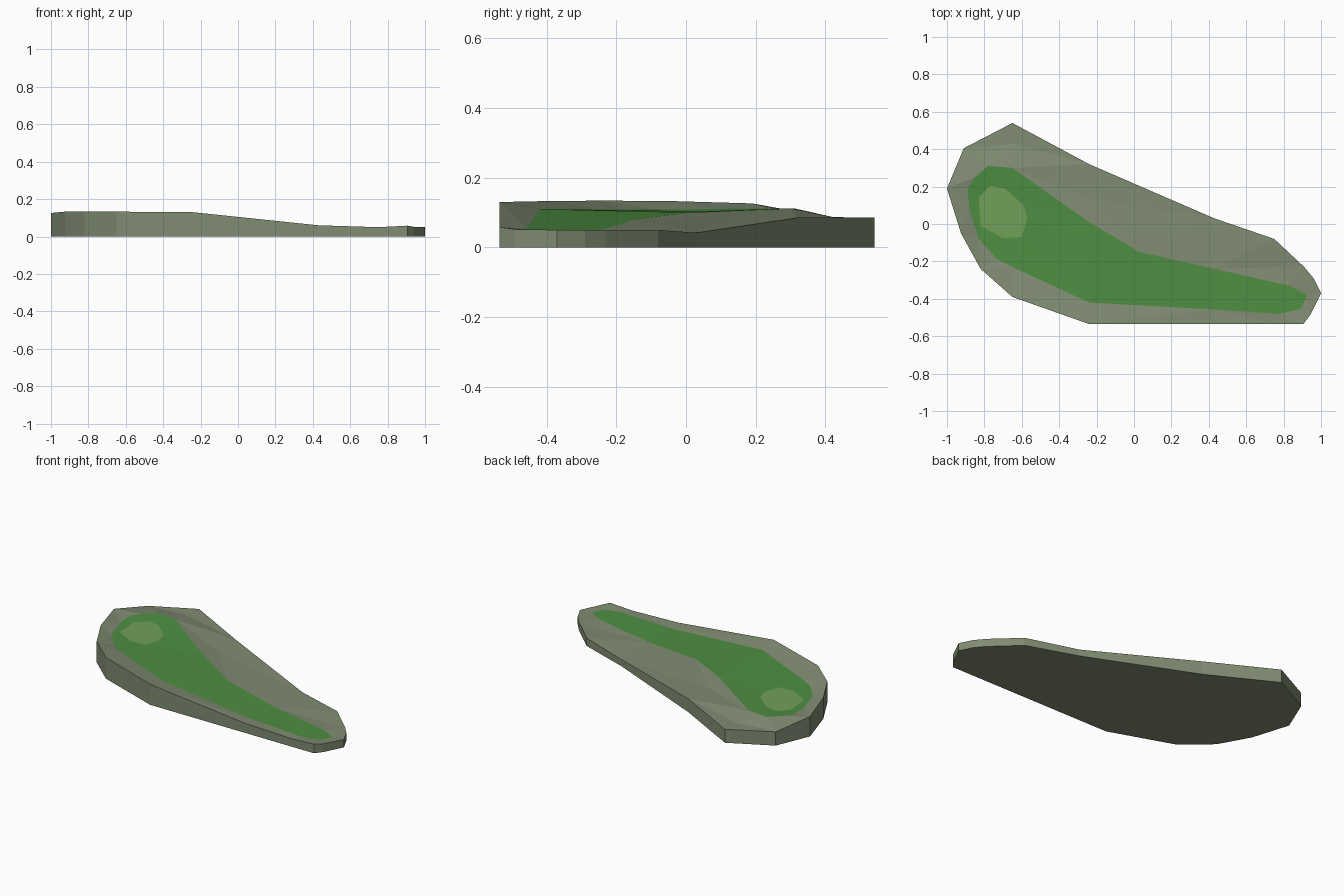
import bpy
import bmesh
from mathutils import Vector
from mathutils.geometry import delaunay_2d_cdt

if "Cube" in bpy.data.objects:
    bpy.data.objects.remove(bpy.data.objects["Cube"])

# Contour lines of the terrain, clockwise from the back corner (x, y, z)
border = [(-.65, .54, .085), (-.24, .32, .085), (.43, .03, .042), (.75, -.08, .05),
          (.91, -.23, .05), (.96, -.29, .05), (1, -.37, .05), (.94, -.49, .052),
          (.905, -.535, .058), (.75, -.535, .05), (.43, -.535, .06), (-.24, -.535, .13),
          (-.65, -.39, .133), (-.82, -.24, .134), (-.925, -.05, .133), (-1, .19, .126),
          (-.91, .405, .087)]
fairway_edge = [(-.78, .31, .112), (-.65, .30, .112), (-.24, .01, .10), (.03, -.15, .08),
                (.43, -.24, .05), (.83, -.33, .048), (.925, -.38, .048), (.89, -.455, .05),
                (.78, -.48, .05), (.43, -.457, .054), (-.24, -.42, .11), (-.65, -.23, .108),
                (-.73, -.19, .108), (-.83, -.08, .108), (-.88, .08, .11), (-.89, .19, .112),
                (-.85, .25, .112)]
green_edge = [(x, y, .105) for x, y in
              [(-.83, .14), (-.77, .205), (-.69, .19), (-.59, .10), (-.57, .03),
               (-.60, -.07), (-.70, -.075), (-.82, -.01)]]
# Low shelf behind the fairway
shelf = [(-.82, .41, .087), (-.65, .43, .085), (-.24, .135, .085), (.78, -.23, .042)]


def inside(p, loop):
    """Even-odd point in polygon test."""
    hit = False
    for a, b in zip(loop, loop[1:] + loop[:1]):
        if (a[1] > p[1]) != (b[1] > p[1]):
            if p[0] < a[0] + (p[1] - a[1]) * (b[0] - a[0]) / (b[1] - a[1]):
                hit = not hit
    return hit


def make_part(name, tris, color, walls=()):
    bm = bmesh.new()
    for tri in tris:
        bm.faces.new([bm.verts.new(p) for p in tri])
    for a, b in zip(walls, walls[1:] + walls[:1]) if walls else ():
        bm.faces.new([bm.verts.new(p) for p in (a, b, (b[0], b[1], 0), (a[0], a[1], 0))])
    if walls:
        bm.faces.new([bm.verts.new((x, y, 0)) for x, y, _ in walls])
    bmesh.ops.remove_doubles(bm, verts=bm.verts, dist=1e-4)
    if walls:
        # bottom loop is clockwise, so it already faces down
        bm.normal_update()
    mesh = bpy.data.meshes.new(name)
    bm.to_mesh(mesh)
    bm.free()
    mat = bpy.data.materials.new(name + "_colour")
    mat.diffuse_color = (*color, 1)
    mat.use_nodes = True
    mat.node_tree.nodes["Principled BSDF"].inputs["Base Color"].default_value = mat.diffuse_color
    mesh.materials.append(mat)
    obj = bpy.data.objects.new(name, mesh)
    bpy.context.collection.objects.link(obj)


# Triangulate the terrain with the contours kept as edges
points, edges = [], []
for loop in (border, fairway_edge, green_edge):
    s, n = len(points), len(loop)
    edges += [(s + i, s + (i + 1) % n) for i in range(n)]
    points += loop
points += shelf
flat, _, faces, origin, _, _ = delaunay_2d_cdt(
    [Vector(p[:2]) for p in points], edges, [], 1, 1e-5)
verts = [Vector(points[o[0]]) for o in origin]

zones = {"rough": [], "fairway": [], "putting_green": []}
for f in faces:
    tri = [verts[i] for i in f]
    mid = sum(tri, Vector()) / len(tri)
    if (tri[1] - tri[0]).cross(tri[2] - tri[0]).z < 0:
        tri.reverse()
    zone = ("putting_green" if inside(mid, green_edge) else
            "fairway" if inside(mid, fairway_edge) else "rough")
    zones[zone].append(tri)

# Rough with its side walls and base, then the mown areas
make_part("rough", zones["rough"], (.216, .262, .168), border)
make_part("fairway", zones["fairway"], (.076, .275, .055))
make_part("putting_green", zones["putting_green"], (.17, .35, .098))
